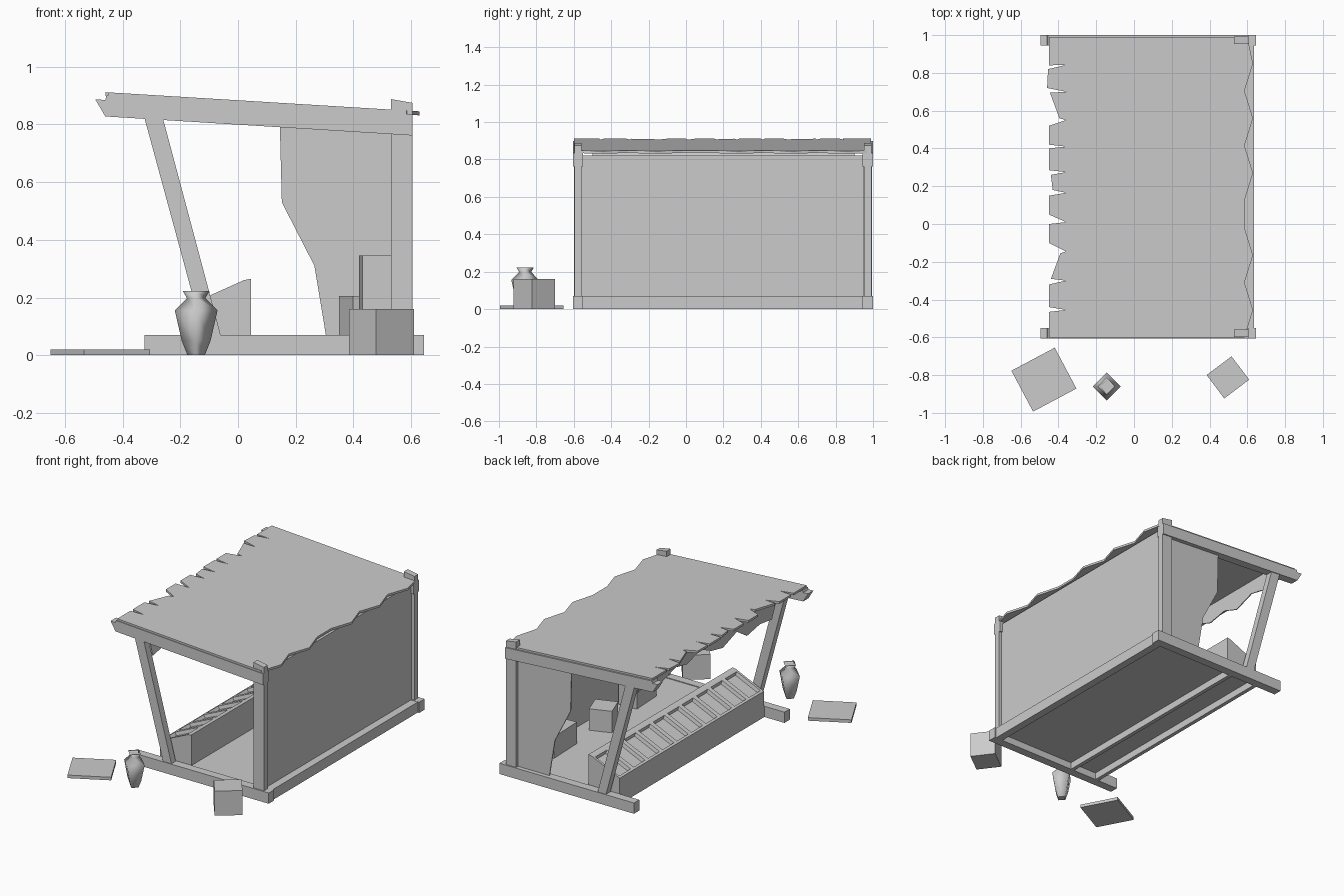
import bpy, bmesh, math
from mathutils import Matrix, Vector

cube = bpy.data.objects.get("Cube")
if cube:
    bpy.data.objects.remove(cube)

GREY = (0.6, 0.6, 0.6, 1)
mat = bpy.data.materials.new("plain grey")
mat.use_nodes = True
mat.diffuse_color = GREY
mat.node_tree.nodes["Principled BSDF"].inputs["Base Color"].default_value = GREY


def finish(name, bm):
    bmesh.ops.recalc_face_normals(bm, faces=bm.faces)
    mesh = bpy.data.meshes.new(name)
    bm.to_mesh(mesh)
    bm.free()
    mesh.materials.append(mat)
    ob = bpy.data.objects.new(name, mesh)
    bpy.context.collection.objects.link(ob)
    return ob


def prism_mesh(points, offset):
    """Outline of 3D points swept along an offset."""
    bm = bmesh.new()
    face = bm.faces.new([bm.verts.new(p) for p in points])
    out = bmesh.ops.extrude_face_region(bm, geom=[face])
    verts = [v for v in out["geom"] if isinstance(v, bmesh.types.BMVert)]
    bmesh.ops.translate(bm, verts=verts, vec=offset)
    return bm


def side_prism(name, xz, y0, y1):
    return finish(name, prism_mesh([(x, y0, z) for x, z in xz], (0, y1 - y0, 0)))


def box(name, lo, hi):
    outline = [(lo[0], lo[2]), (hi[0], lo[2]), (hi[0], hi[2]), (lo[0], hi[2])]
    return side_prism(name, outline, lo[1], hi[1])


def turned_box(name, centre, size, degrees, z=0):
    w, d, h = (s / 2 for s in size)
    ob = box(name, (-w, -d, -h), (w, d, h))
    ob.data.transform(Matrix.Translation((*centre, z + h)) @ Matrix.Rotation(math.radians(degrees), 4, "Z"))
    return ob


# Timber frame at both ends
for end, y0, y1 in (("front", -0.605, -0.55), ("back", 0.945, 1.0)):
    box(end + "_ground_rail", (-0.325, y0, 0), (0.645, y1, 0.07))
    side_prism(end + "_tall_post", [(0.53, 0.07), (0.605, 0.07), (0.605, 0.875), (0.53, 0.888)],
               y0 + 0.008, y1 - 0.008)
    side_prism(end + "_leaning_post", [(-0.12, 0.07), (-0.06, 0.07), (-0.26, 0.82), (-0.325, 0.825)],
               y0 + 0.005, y1 - 0.005)
    side_prism(end + "_rafter", [(-0.46, 0.828), (0.605, 0.762), (0.605, 0.835),
                                 (-0.455, 0.9), (-0.46, 0.885), (-0.495, 0.887)], y0, y1)

# Floor and long beams
box("floor", (-0.17, -0.55, 0.045), (0.6, 0.945, 0.065))
for name, x in (("outer_beam", 0.585), ("middle_beam", 0.015), ("counter_beam", -0.18)):
    box(name, (x, -0.55, 0), (x + (0.05 if x > 0.5 else 0.025), 0.945, 0.068))

# Long wall and the torn end cloth
box("long_wall", (0.565, -0.56, 0.065), (0.585, 0.95, 0.82))
side_prism("torn_end_cloth", [(0.305, 0.068), (0.56, 0.068), (0.56, 0.78), (0.145, 0.8),
                              (0.152, 0.53), (0.265, 0.31)], 0.965, 0.972)

# Roof sheet with torn front and scalloped rear edge
torn = [(-0.45, 0.99), (-0.45, 0.84), (-0.36, 0.842), (-0.455, 0.82), (-0.46, 0.72),
        (-0.36, 0.70), (-0.445, 0.695), (-0.395, 0.56), (-0.36, 0.55), (-0.45, 0.52),
        (-0.45, 0.42), (-0.36, 0.41), (-0.45, 0.4), (-0.45, 0.285), (-0.36, 0.275),
        (-0.44, 0.26), (-0.43, 0.18), (-0.36, 0.165), (-0.45, 0.15), (-0.45, 0.05),
        (-0.36, 0.01), (-0.45, 0), (-0.45, -0.1), (-0.36, -0.145), (-0.39, -0.155),
        (-0.44, -0.29), (-0.36, -0.3), (-0.45, -0.32), (-0.45, -0.44), (-0.36, -0.455),
        (-0.45, -0.465), (-0.45, -0.6)]
scallops = [0.585, 0.63] * 2 + [0.585] + [0.585, 0.63] * 3
wave = [(x, -0.6 + 0.145 * i) for i, x in enumerate(scallops)] + [(0.6, 0.99)]


def roof_z(x):
    return 0.884 - 0.061 * x


bm = prism_mesh([(x, y, roof_z(x) - 0.014) for x, y in torn + wave], (0, 0, 0.014))
bmesh.ops.triangulate(bm, faces=[f for f in bm.faces if len(f.verts) > 4])
finish("roof_sheet", bm)

# Ragged cloth hanging beneath the eave
drops = [0.74, 0.77, 0.71, 0.76, 0.73, 0.78, 0.72, 0.69, 0.75, 0.67, 0.7, 0.68]
hem = [(-0.3 + (0.82 - z) * 0.2, 0.9 - 0.127 * i, z) for i, z in enumerate(drops)]
top = [(-0.32, -0.5, 0.885), (-0.32, 0.9, 0.885)]
bm = prism_mesh(hem + top, (0.006, 0, 0))
bmesh.ops.triangulate(bm, faces=[f for f in bm.faces if len(f.verts) > 4])
finish("ragged_cloth", bm)

# Sloping counter with a row of sunken trays
profile = [(-0.18, 0.05), (-0.18, 0.17), (0.02, 0.26), (0.045, 0.265), (0.045, 0.05)]
y0, y1, trays = -0.545, 0.94, 10
bm = prism_mesh([(x, y0, z) for x, z in profile], (0, y1 - y0, 0))
for i in range(1, trays):
    geom = bm.verts[:] + bm.edges[:] + bm.faces[:]
    bmesh.ops.bisect_plane(bm, geom=geom, plane_co=(0, y0 + (y1 - y0) * i / trays, 0), plane_no=(0, 1, 0))
bmesh.ops.recalc_face_normals(bm, faces=bm.faces)
slope = Vector((-0.41, 0, 0.91))
tops = [f for f in bm.faces if f.normal.dot(slope) > 0.98]
bmesh.ops.inset_individual(bm, faces=tops, thickness=0.022)
bmesh.ops.inset_individual(bm, faces=tops, thickness=0.008, depth=-0.022)
finish("tray_counter", bm)

# Crates inside and goods outside
turned_box("long_crate", (0.495, 0.63), (0.13, 0.25, 0.14), 2, 0.065)
turned_box("small_crate", (0.44, 0.22), (0.14, 0.14, 0.14), 20, 0.065)
turned_box("tall_crate", (0.49, -0.2), (0.13, 0.22, 0.28), 3, 0.065)
turned_box("outside_crate", (0.497, -0.812), (0.165, 0.155, 0.16), 37)
turned_box("ground_slab", (-0.477, -0.824), (0.26, 0.245, 0.02), 28)

# Four-sided vase
bm = bmesh.new()
rings = []
for r, z in [(0.03, 0), (0.05, 0.05), (0.074, 0.155), (0.032, 0.198), (0.046, 0.222), (0.03, 0.215)]:
    rings.append([bm.verts.new((-0.145 + r * math.cos(a * math.pi / 2),
                                -0.86 + r * math.sin(a * math.pi / 2), z)) for a in range(4)])
for low, high in zip(rings, rings[1:]):
    for i in range(4):
        bm.faces.new((low[i], low[i - 1], high[i - 1], high[i]))
bm.faces.new(rings[0])
bm.faces.new(rings[-1])
vase = finish("vase", bm)
for p in vase.data.polygons:
    p.use_smooth = len(p.vertices) == 4 and abs(p.normal.z) < 0.95
